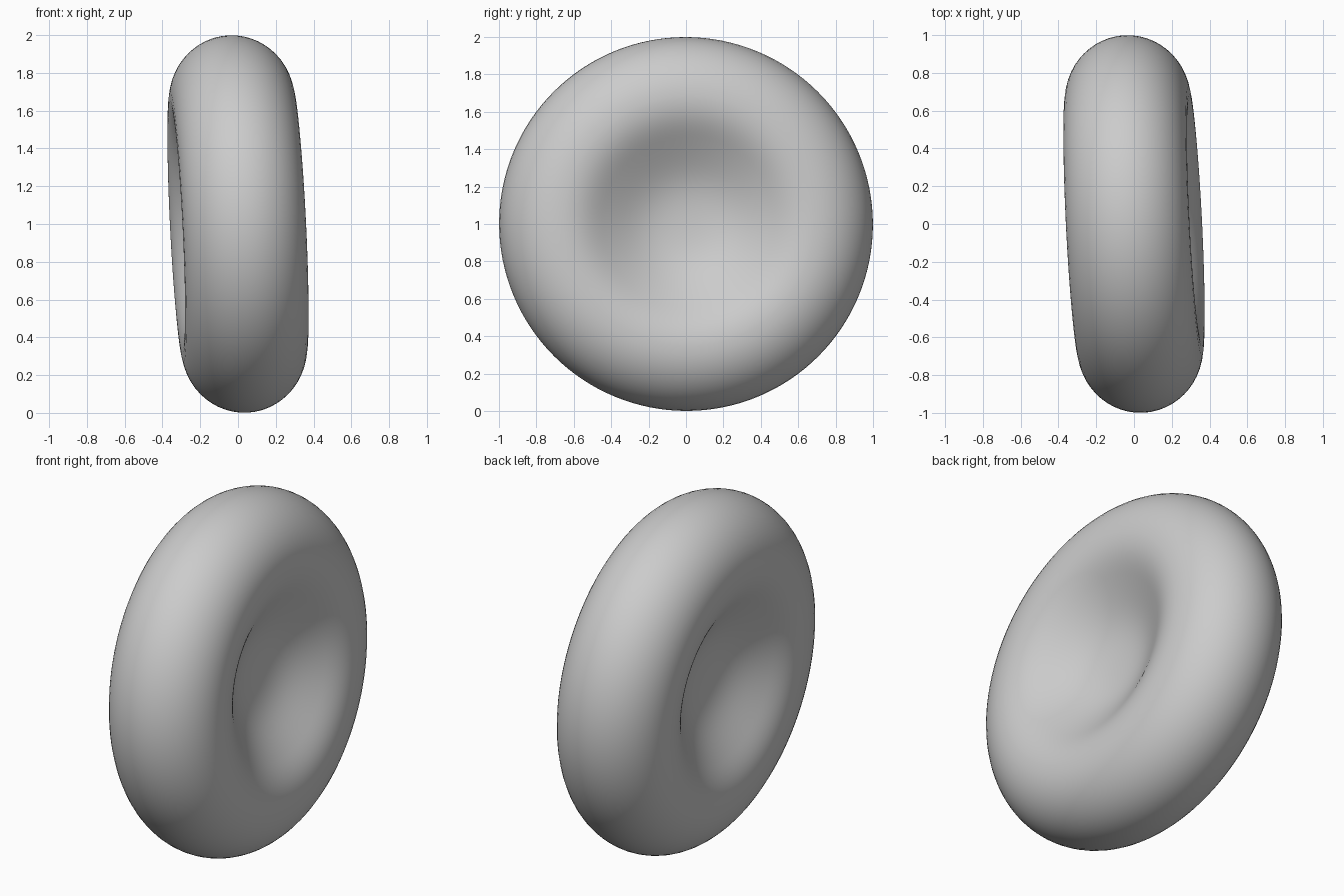
import bpy
import bmesh
import math
from mathutils import Vector, Matrix
from mathutils.geometry import interpolate_bezier

cube = bpy.data.objects.get("Cube")
if cube:
    bpy.data.objects.remove(cube, do_unlink=True)

SEGMENTS = 128
STEPS = 14

# Plain grey material
grey = bpy.data.materials.new("soft_grey")
grey.use_nodes = True
colour = (0.6, 0.6, 0.6, 1.0)
grey.diffuse_color = colour
grey.node_tree.nodes["Principled BSDF"].inputs["Base Color"].default_value = colour

# Half profile from the dimple centre over the rounded rim to the equator
curves = [
    [(0, 0.10), (0.20, 0.10), (0.28, 0.148), (0.45, 0.252)],
    [(0.45, 0.252), (0.52, 0.295), (0.58, 0.327), (0.67, 0.327)],
    [(0.67, 0.327), (0.85, 0.327), (1, 0.18), (1, 0)],
]
upper = [Vector((0, 0, 0.10))]
for curve in curves:
    knots = [Vector((r, 0, h)) for r, h in curve]
    upper += interpolate_bezier(*knots, STEPS)[1:]
lower = [Vector((p.x, 0, -p.z)) for p in reversed(upper[:-1])]

# Revolve the full profile into a closed disc with a dimple on each side
bm = bmesh.new()
verts = [bm.verts.new(p) for p in upper + lower]
edges = [bm.edges.new(pair) for pair in zip(verts, verts[1:])]
bmesh.ops.spin(bm, geom=verts + edges, cent=(0, 0, 0), axis=(0, 0, 1),
               angle=math.tau, steps=SEGMENTS, use_duplicate=False)
bmesh.ops.remove_doubles(bm, verts=bm.verts, dist=0.0005)
bmesh.ops.recalc_face_normals(bm, faces=bm.faces)

# Stand it on edge with a slight lean
lean = Vector((1, 0.05, 0.05)).to_track_quat("Z", "Y").to_matrix().to_4x4()
bm.transform(Matrix.Translation((0, 0, 1)) @ lean)
for face in bm.faces:
    face.smooth = True

mesh = bpy.data.meshes.new("dimpled_disc")
bm.to_mesh(mesh)
bm.free()
mesh.materials.append(grey)
disc = bpy.data.objects.new("dimpled_disc", mesh)
bpy.context.scene.collection.objects.link(disc)
